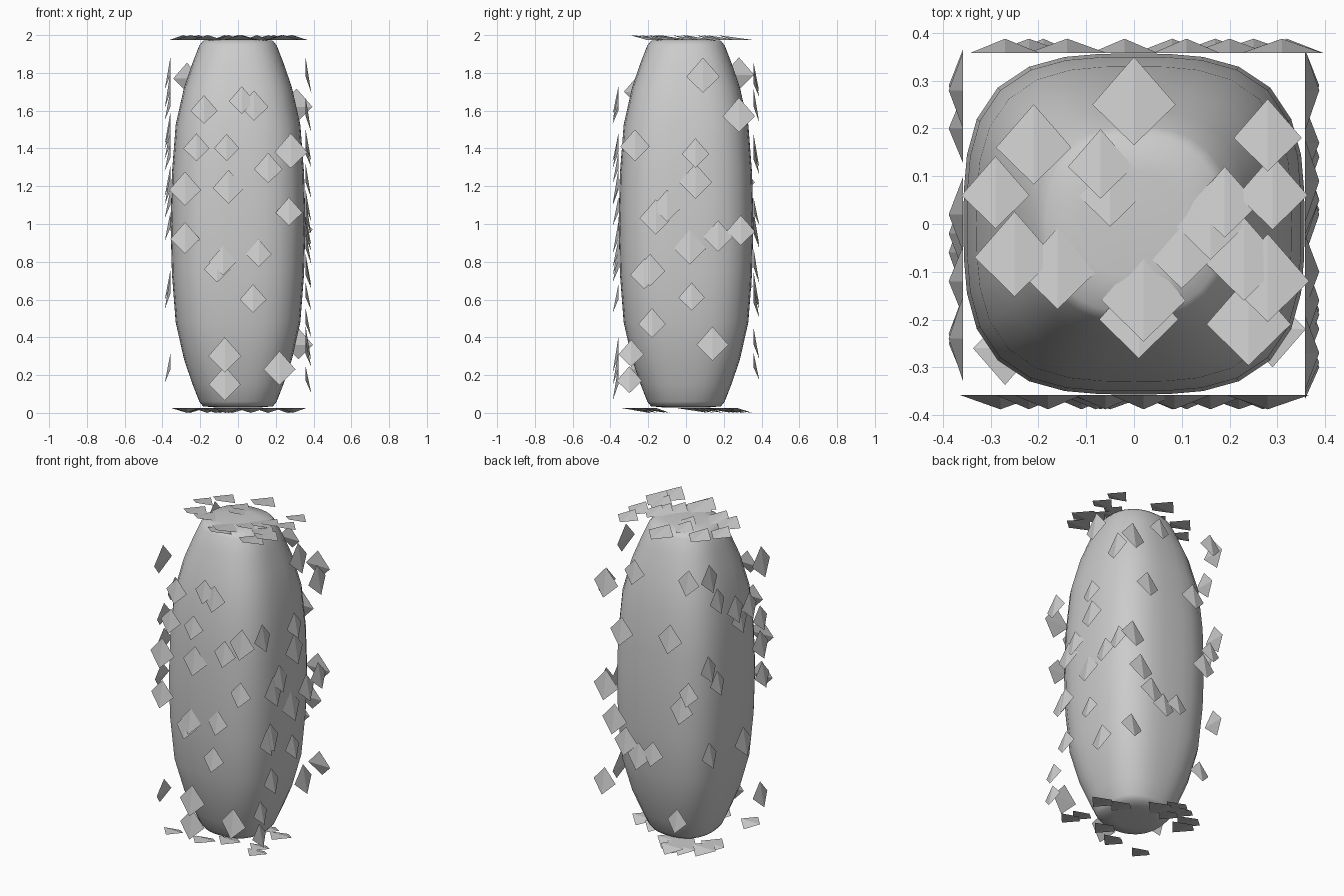
import bpy, bmesh, math, random
from mathutils import Vector

if "Cube" in bpy.data.objects:
    bpy.data.objects.remove(bpy.data.objects["Cube"])

random.seed(4)
V = Vector


def finish(bm, name):
    bmesh.ops.recalc_face_normals(bm, faces=bm.faces)
    me = bpy.data.meshes.new(name)
    bm.to_mesh(me)
    bm.free()
    ob = bpy.data.objects.new(name, me)
    bpy.context.collection.objects.link(ob)
    return ob


# body: rounded-square barrel, narrower at both ends
half = [(0.11, 0.028), (0.185, 0.035), (0.205, 0.06), (0.24, 0.15), (0.285, 0.28),
        (0.33, 0.48), (0.35, 0.74)]
profile = half + [(0.357, 1.0)] + [(r, 2.005 - z) for r, z in reversed(half)]
SIDES = 32
bm = bmesh.new()
rings = []
for r, z in profile:
    n = 2.4 + 0.7 * min(1, max(0, (r - 0.2) / 0.15))
    ring = []
    for i in range(SIDES):
        a = 2 * math.pi * i / SIDES
        c, s = math.cos(a), math.sin(a)
        k = r / (abs(c) ** n + abs(s) ** n) ** (1 / n)
        ring.append(bm.verts.new((k * c, k * s, z)))
    rings.append(ring)
for lo, hi in zip(rings, rings[1:]):
    for i in range(SIDES):
        j = (i + 1) % SIDES
        bm.faces.new((lo[i], lo[j], hi[j], hi[i]))
bm.faces.new(rings[0])
bm.faces.new(rings[-1])
for f in bm.faces:
    f.smooth = True
finish(bm, "body")


# scales: kite-shaped wedges lying on the six planes around the body
def scales(name, spots, origin, u, v, n, lift=0.03):
    bm = bmesh.new()
    for a, b in spots:
        s = random.uniform(0.14, 0.19)
        c = V(origin) + a * V(u) + b * V(v)
        w, up = V(u) * s * 0.47, V(v) * s
        top, left, right, tip = [bm.verts.new(p) for p in (
            c + up * 0.54, c - w, c + w, c - up * 0.46 + V(n) * lift)]
        for f in ((top, left, tip), (top, tip, right), (top, right, left), (left, right, tip)):
            bm.faces.new(f)
    finish(bm, name)


X, Y, Z = (1, 0, 0), (0, 1, 0), (0, 0, 1)
scales("front_scales", [
    (-.18, 1.60), (.02, 1.65), (.085, 1.62), (-.22, 1.40), (-.06, 1.40), (.16, 1.29),
    (.28, 1.38), (-.28, 1.18), (-.05, 1.19), (.27, 1.06), (-.28, .92), (-.08, .80),
    (-.11, .76), (.11, .84), (.08, .60), (-.07, .30), (-.07, .15), (.22, .23)],
    (0, -.358, 0), X, Z, (0, -1, 0))
scales("back_scales", [
    (.31, 1.62), (.11, 1.74), (-.27, 1.77), (.20, 1.34), (-.14, 1.38), (.31, .97),
    (.25, .77), (-.27, 1.06), (-.22, .95), (.17, .65), (.08, .58), (-.02, .62),
    (.32, .36), (-.19, .24)],
    (0, .358, 0), X, Z, Y)
scales("right_scales", [
    (.09, 1.78), (.28, 1.57), (-.27, 1.41), (.05, 1.37), (.05, 1.22), (-.10, 1.09),
    (-.16, 1.03), (.02, .87), (.17, .93), (.29, .96), (-.19, .75), (-.22, .73),
    (.03, .61), (-.18, .47), (.14, .36), (-.29, .31), (-.30, .17)],
    (.358, 0, 0), Y, Z, X)
scales("left_scales", [
    (.28, 1.79), (.20, 1.62), (.02, 1.50), (-.02, 1.42), (-.12, 1.47), (-.24, 1.70),
    (-.23, 1.35), (.29, 1.22), (.20, 1.10), (-.23, 1.18), (-.25, .98), (.28, .67),
    (-.06, .63), (-.23, .23)],
    (-.358, 0, 0), Y, Z, (-1, 0, 0))
scales("top_scales", [
    (-.21, .16), (0, .25), (-.07, .12), (-.05, .06), (-.29, .06), (-.25, -.07),
    (-.16, -.10), (.28, .18), (.29, .06), (.19, .04), (.16, 0), (.10, -.07),
    (.23, -.08), (.28, -.12), (.02, -.16), (.01, -.20), (.24, -.21)],
    (0, 0, 1.975), X, Y, Z, 0.025)
scales("bottom_scales",
       [(-.27, .26), (.29, .22)] +
       [(random.uniform(-.28, .28), random.uniform(-.28, .28)) for _ in range(13)],
       (0, 0, .025), X, (0, -1, 0), (0, 0, -1), 0.025)
